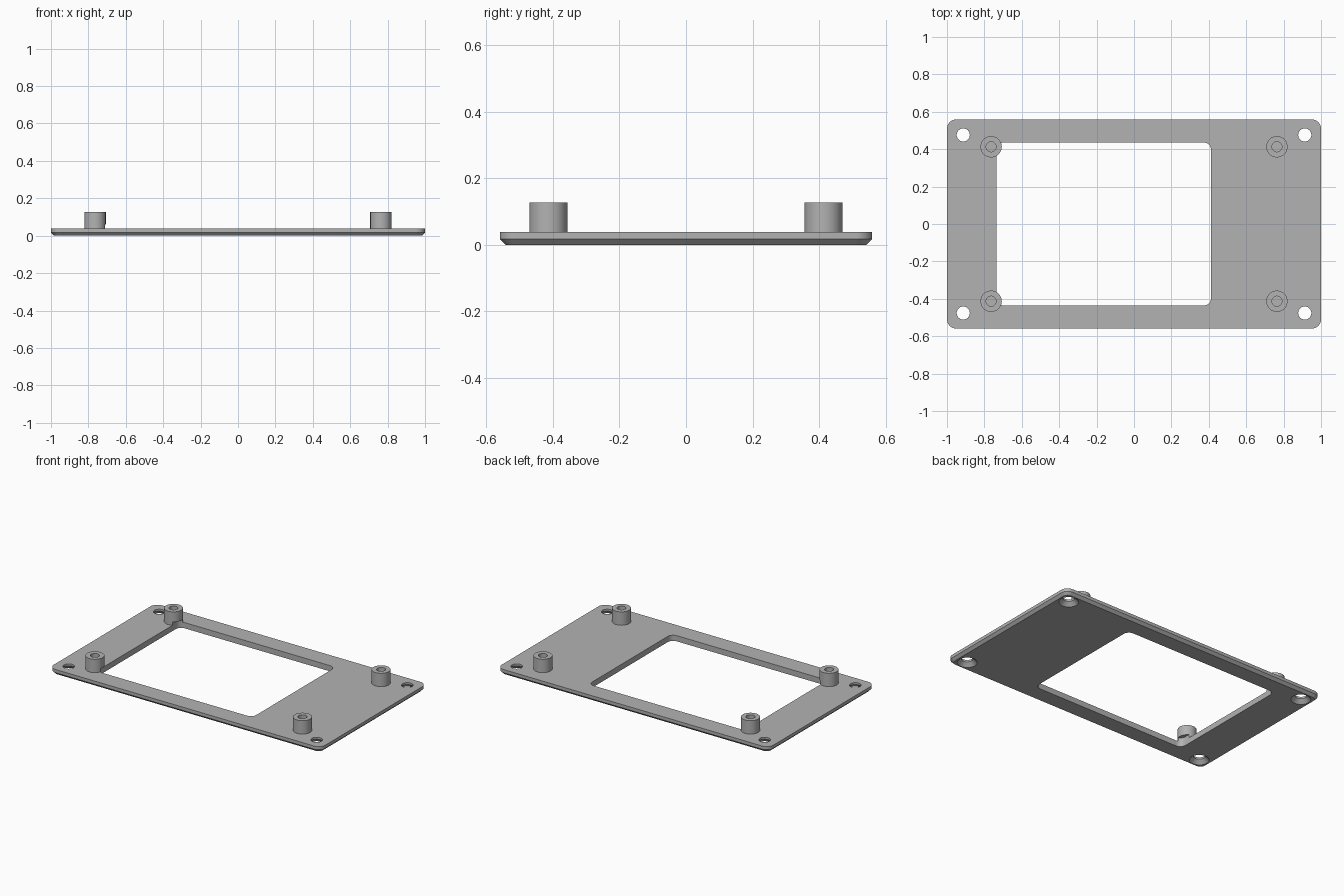
import bpy, bmesh, math

cube = bpy.data.objects.get("Cube")
if cube:
    bpy.data.objects.remove(cube, do_unlink=True)

grey = bpy.data.materials.new("plain grey")
grey.use_nodes = True
GREY = (0.45, 0.45, 0.45, 1)
grey.diffuse_color = GREY
grey.node_tree.nodes["Principled BSDF"].inputs["Base Color"].default_value = GREY


def rounded_rect(x0, x1, y0, y1, r, steps=8):
    pts = []
    corners = [(x1 - r, y1 - r), (x0 + r, y1 - r), (x0 + r, y0 + r), (x1 - r, y0 + r)]
    for q, (cx, cy) in enumerate(corners):
        for i in range(steps + 1):
            a = (q + i / steps) * math.pi / 2
            pts.append((cx + r * math.cos(a), cy + r * math.sin(a)))
    return pts


def circle(cx, cy, r, n=48):
    return [(cx + r * math.cos(2 * math.pi * i / n), cy + r * math.sin(2 * math.pi * i / n))
            for i in range(n)]


def stack(name, layers):
    """Closed solid through outlines with equal point counts, bottom to top."""
    bm = bmesh.new()
    rings = [[bm.verts.new((x, y, z)) for x, y in pts] for z, pts in layers]
    n = len(rings[0])
    for a, b in zip(rings, rings[1:]):
        for i in range(n):
            j = (i + 1) % n
            bm.faces.new((a[i], a[j], b[j], b[i]))
    bm.faces.new(rings[0][::-1])
    bm.faces.new(rings[-1])
    bmesh.ops.recalc_face_normals(bm, faces=bm.faces)
    me = bpy.data.meshes.new(name)
    bm.to_mesh(me)
    bm.free()
    me.materials.append(grey)
    ob = bpy.data.objects.new(name, me)
    bpy.context.collection.objects.link(ob)
    return ob


def combine(ob, others, operation):
    for other in others:
        mod = ob.modifiers.new(operation.lower(), 'BOOLEAN')
        mod.operation, mod.solver, mod.object = operation, 'EXACT', other
        bpy.context.view_layer.objects.active = ob
        bpy.ops.object.modifier_apply(modifier=mod.name)
        bpy.data.objects.remove(other, do_unlink=True)


W, D, T, TOP, BEVEL = 1.0, 0.559, 0.038, 0.127, 0.017
corners = [(sx, sy) for sx in (-1, 1) for sy in (-1, 1)]

# Plate with a chamfered lower rim
outer = rounded_rect(-W, W, -D, D, 0.05)
lower = rounded_rect(-W + BEVEL, W - BEVEL, -D + BEVEL, D - BEVEL, 0.05 - BEVEL)
plate = stack("mounting_plate", [(0, lower), (BEVEL, outer), (T, outer)])

# Four standoff posts
combine(plate, [stack("standoff", [(0.02, circle(sx * 0.764, sy * 0.413, 0.057)),
                                   (TOP, circle(sx * 0.764, sy * 0.413, 0.057))])
                for sx, sy in corners], 'UNION')

# Window, also notching the two posts beside it
window = rounded_rect(-0.736, 0.412, -0.436, 0.436, 0.04)
cutters = [stack("window_cutter", [(-0.1, window), (0.06, window)])]

# Countersunk corner holes and blind post holes
for sx, sy in corners:
    x, y = sx * 0.913, sy * 0.476
    cutters.append(stack("screw_hole_cutter", [
        (-0.01, circle(x, y, 0.07)), (0.025, circle(x, y, 0.035)), (0.06, circle(x, y, 0.035))]))
    x, y = sx * 0.764, sy * 0.413
    cutters.append(stack("post_hole_cutter", [
        (T + 0.004, circle(x, y, 0.027)), (TOP + 0.1, circle(x, y, 0.027))]))
combine(plate, cutters, 'DIFFERENCE')

bpy.ops.object.select_all(action='DESELECT')
plate.select_set(True)
bpy.context.view_layer.objects.active = plate
bpy.ops.object.shade_smooth_by_angle(angle=math.radians(30))
